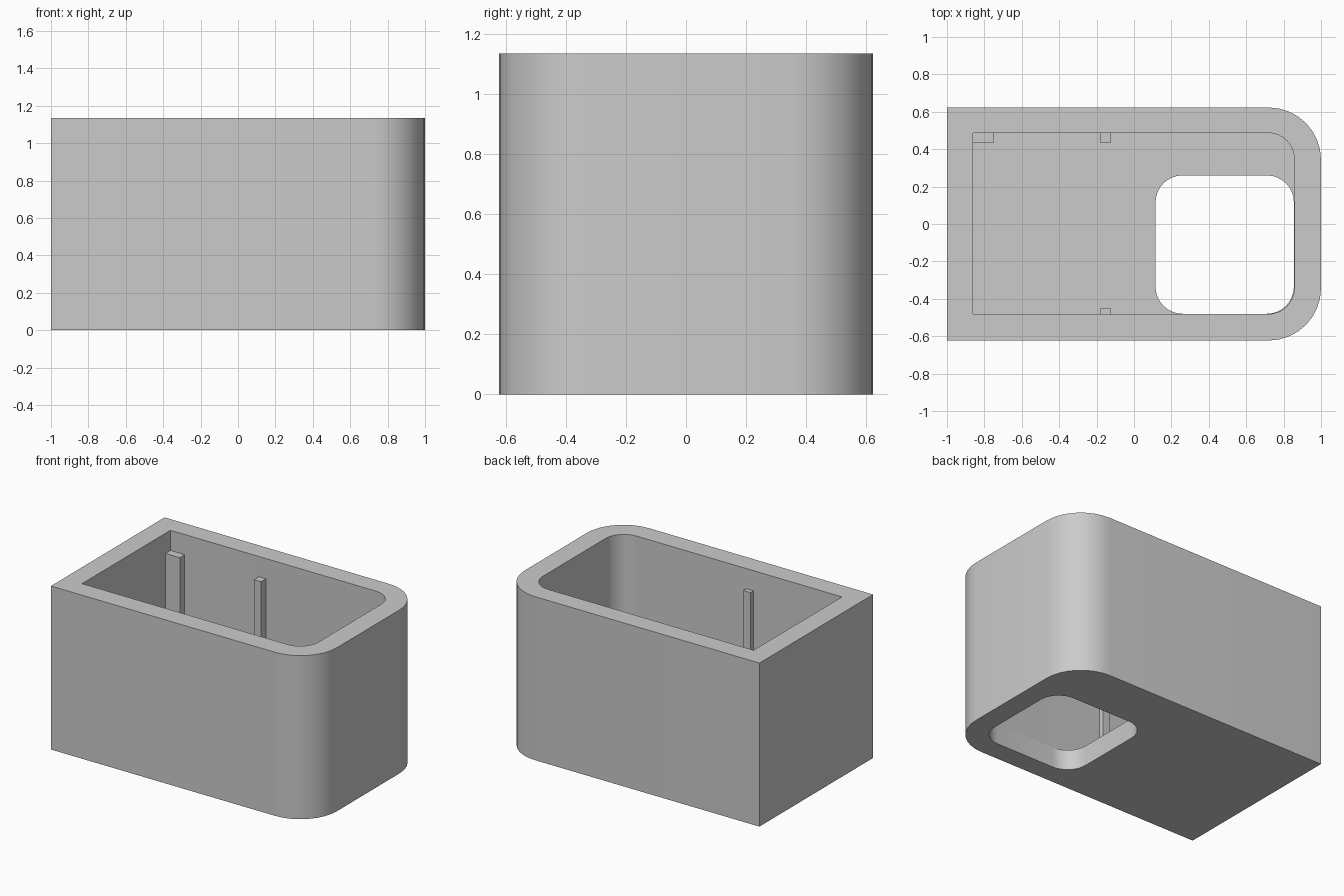
import bpy, bmesh
from math import sin, cos, pi, radians

if "Cube" in bpy.data.objects:
    bpy.data.objects.remove(bpy.data.objects["Cube"])

H, FLOOR, POST_TOP = 1.135, 0.14, 0.995


def outline(x0, x1, y0, y1, radii, segs=8):
    """Rectangle outline; radii run front-left, front-right, back-right, back-left."""
    pts = []
    corners = [(x0, y0, 1, 1), (x1, y0, -1, 1), (x1, y1, -1, -1), (x0, y1, 1, -1)]
    for i, ((x, y, sx, sy), r) in enumerate(zip(corners, radii)):
        if r == 0:
            pts.append((x, y))
            continue
        for k in range(segs + 1):
            a = pi + i * pi / 2 + k / segs * pi / 2
            pts.append((x + sx * r + r * cos(a), y + sy * r + r * sin(a)))
    return pts


def prism(name, pts, z0, z1):
    bm = bmesh.new()
    face = bm.faces.new([bm.verts.new((x, y, z0)) for x, y in pts])
    top = bmesh.ops.extrude_face_region(bm, geom=[face])["geom"]
    bmesh.ops.translate(bm, vec=(0, 0, z1 - z0),
                        verts=[v for v in top if isinstance(v, bmesh.types.BMVert)])
    bmesh.ops.recalc_face_normals(bm, faces=bm.faces)
    mesh = bpy.data.meshes.new(name)
    bm.to_mesh(mesh)
    bm.free()
    ob = bpy.data.objects.new(name, mesh)
    bpy.context.collection.objects.link(ob)
    return ob


def cut(target, cutter):
    mod = target.modifiers.new("cut", "BOOLEAN")
    mod.operation, mod.solver, mod.object = "DIFFERENCE", "EXACT", cutter
    bpy.context.view_layer.objects.active = target
    bpy.ops.object.modifier_apply(modifier=mod.name)
    bpy.data.objects.remove(cutter)


# Outer body, rounded at the right end only
body = prism("box_body", outline(-1, 1, -0.623, 0.623, (0, 0.28, 0.28, 0)), 0, H)

# Open cavity and the rounded opening through the floor
cut(body, prism("cavity_cutter",
                outline(-0.86, 0.857, -0.482, 0.487, (0, 0.14, 0.14, 0)), FLOOR, H + 0.2))
cut(body, prism("floor_opening_cutter",
                outline(0.115, 0.855, -0.48, 0.26, (0.145,) * 4), -0.2, FLOOR + 0.2))

bpy.ops.object.select_all(action="DESELECT")
body.select_set(True)
bpy.context.view_layer.objects.active = body
bpy.ops.object.shade_smooth_by_angle(angle=radians(30))

# Support posts against the inner walls
posts = {
    "corner_post": (-0.86, -0.75, 0.433, 0.487),
    "back_post": (-0.18, -0.125, 0.433, 0.487),
    "front_post": (-0.18, -0.125, -0.482, -0.45),
}
for name, rect in posts.items():
    prism(name, outline(*rect, (0, 0, 0, 0)), FLOOR, POST_TOP)
